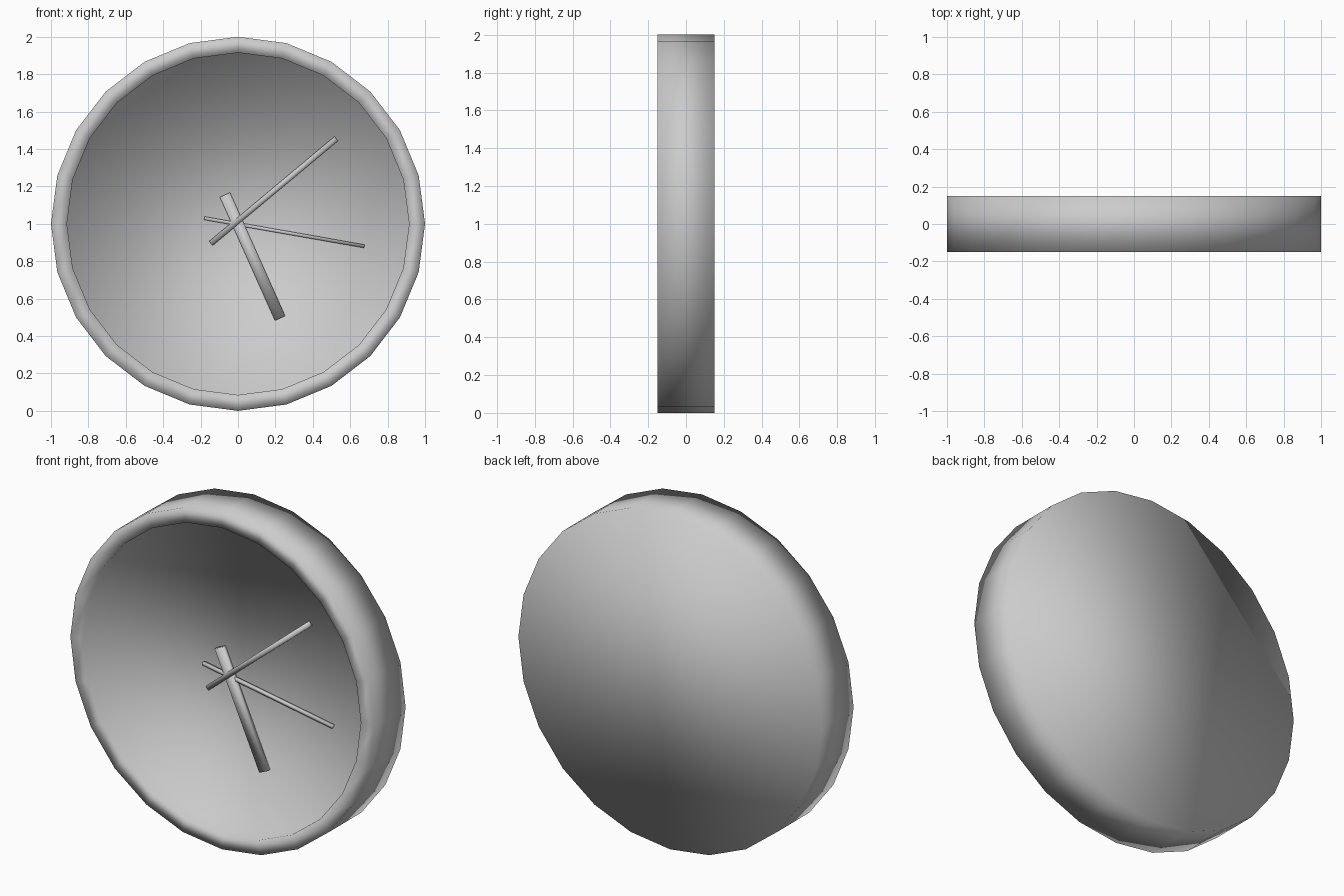
import bpy, bmesh, math
from mathutils import Matrix

if "Cube" in bpy.data.objects:
    bpy.data.objects.remove(bpy.data.objects["Cube"])

SIDES = 24


def finish(name, bm):
    bmesh.ops.recalc_face_normals(bm, faces=bm.faces)
    for f in bm.faces:
        f.smooth = True
    me = bpy.data.meshes.new(name)
    bm.to_mesh(me)
    bm.free()
    ob = bpy.data.objects.new(name, me)
    bpy.context.collection.objects.link(ob)
    return ob


def ring(bm, r, y):
    return [bm.verts.new((r * math.sin(2 * math.pi * i / SIDES), y,
                          1 + r * math.cos(2 * math.pi * i / SIDES)))
            for i in range(SIDES)]


# Clock case: flat back, straight side, front rim and recessed dial
bm = bmesh.new()
profile = [(1.0, 0.15), (1.0, -0.15), (0.915, -0.15), (0.915, -0.055)]
rings = [ring(bm, r, y) for r, y in profile]
for a, b in zip(rings, rings[1:]):
    for i in range(SIDES):
        j = (i + 1) % SIDES
        bm.faces.new((a[i], a[j], b[j], b[i]))
bm.faces.new(rings[0])
bm.faces.new(rings[-1])
finish("clock_case", bm)


# Hands: slim bars crossing at the dial centre
def hand(name, start, end, width, front, depth):
    dx, dz = end[0] - start[0], end[1] - start[1]
    mid = ((start[0] + end[0]) / 2, front + depth / 2, (start[1] + end[1]) / 2)
    mat = (Matrix.Translation(mid)
           @ Matrix.Rotation(-math.atan2(dz, dx), 4, 'Y')
           @ Matrix.Diagonal((math.hypot(dx, dz), depth, width, 1)))
    bm = bmesh.new()
    bmesh.ops.create_cube(bm, size=1, matrix=mat)
    finish(name, bm)


hand("hour_hand", (-0.07, 1.155), (0.225, 0.495), 0.06, -0.082, 0.025)
hand("minute_hand", (-0.145, 0.895), (0.525, 1.455), 0.03, -0.086, 0.025)
hand("second_hand", (-0.18, 1.03), (0.675, 0.88), 0.018, -0.078, 0.02)
